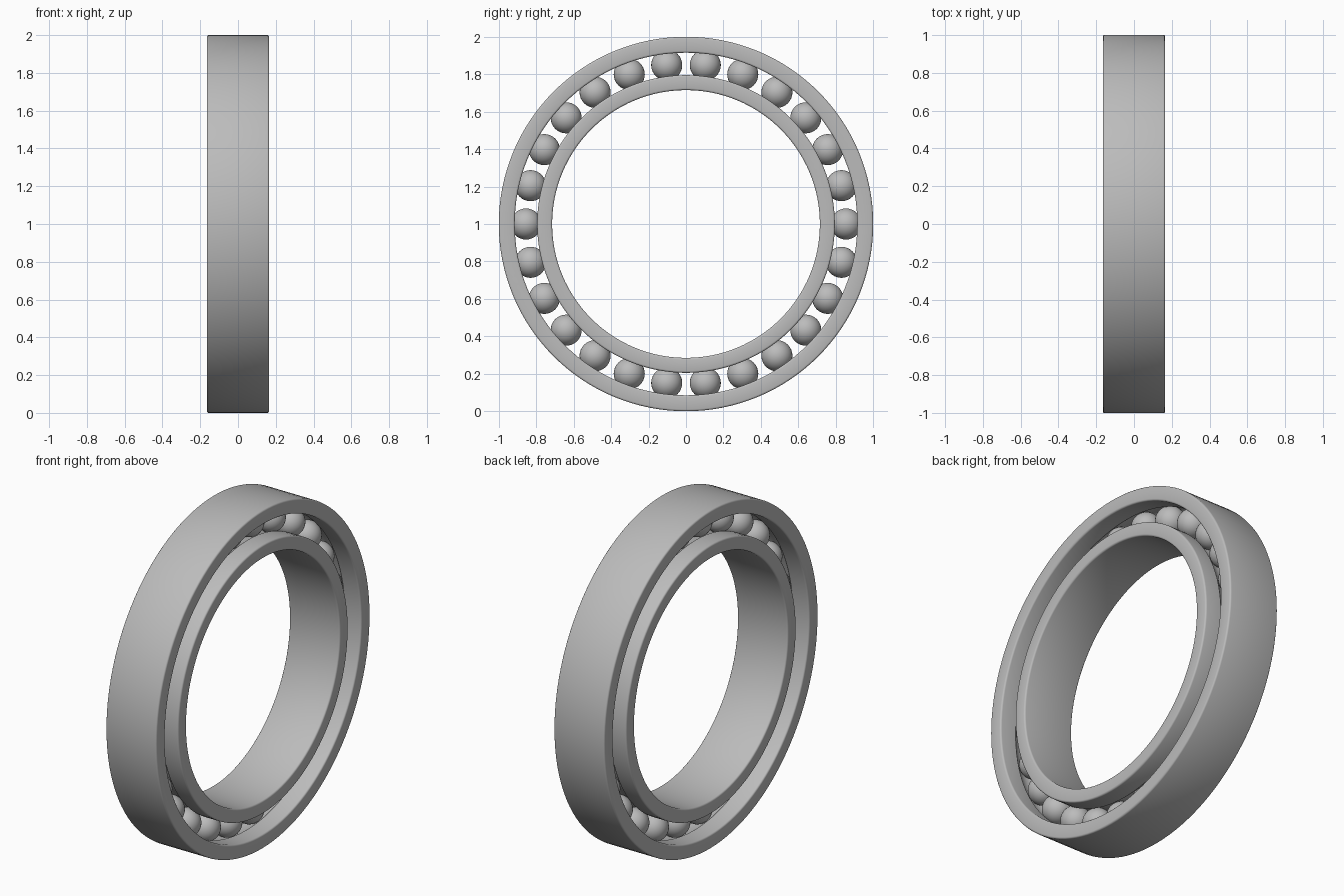
import bpy, bmesh
from math import sin, cos, pi, sqrt, radians
from mathutils import Matrix, Vector

cube = bpy.data.objects.get("Cube")
if cube:
    bpy.data.objects.remove(cube, do_unlink=True)

HALF_WIDTH = 0.165
PITCH = 0.855          # radius of the ball circle
BALL_R = 0.083
GROOVE_R = 0.085
BALLS = 26
SEGMENTS = 128
CENTRE = Vector((0, 0, 1))

steel = bpy.data.materials.new("steel grey")
steel.use_nodes = True
GREY = (0.5, 0.5, 0.5, 1)
steel.diffuse_color = GREY
steel.node_tree.nodes["Principled BSDF"].inputs["Base Color"].default_value = GREY


def finish(bm, name):
    bmesh.ops.recalc_face_normals(bm, faces=bm.faces)
    mesh = bpy.data.meshes.new(name)
    bm.to_mesh(mesh)
    bm.free()
    mesh.materials.append(steel)
    obj = bpy.data.objects.new(name, mesh)
    bpy.context.collection.objects.link(obj)
    bpy.ops.object.select_all(action="DESELECT")
    obj.select_set(True)
    bpy.context.view_layer.objects.active = obj
    bpy.ops.object.shade_smooth_by_angle(angle=radians(31))
    return obj


def rounded_corner(x, r, sx, sr, size=0.01, steps=3):
    """Arc from the flat end face to the rim; sx, sr point outwards."""
    return [(x - sx * size * (1 - cos(a)), r - sr * size * (1 - sin(a)))
            for a in (pi / 2 * i / steps for i in range(steps + 1))]


def race(name, plain_r, track_r):
    """Revolve a ring section with a ball groove on its track side."""
    side = 1 if plain_r > track_r else -1
    depth = abs(track_r - PITCH)
    half = sqrt(GROOVE_R ** 2 - depth ** 2)
    plain = rounded_corner(HALF_WIDTH, plain_r, 1, side)
    track = rounded_corner(HALF_WIDTH, track_r, 1, -side)
    xs = [half * (1 - i / 6) for i in range(7)]
    groove = [(x, PITCH + side * sqrt(GROOVE_R ** 2 - x * x)) for x in xs]
    right = plain[::-1] + track + groove
    section = right + [(-x, r) for x, r in right[-2::-1]]

    bm = bmesh.new()
    rings = []
    for i in range(SEGMENTS):
        a = 2 * pi * i / SEGMENTS
        rings.append([bm.verts.new(CENTRE + Vector((x, r * cos(a), r * sin(a))))
                      for x, r in section])
    n = len(section)
    for i, ring in enumerate(rings):
        after = rings[(i + 1) % SEGMENTS]
        for j in range(n):
            k = (j + 1) % n
            bm.faces.new((ring[j], ring[k], after[k], after[j]))
    return finish(bm, name)


race("outer_ring", 1.0, 0.915)
race("inner_ring", 0.715, 0.795)

# Balls evenly spaced between the two rings
for i in range(BALLS):
    a = 2 * pi * i / BALLS
    spot = CENTRE + PITCH * Vector((0, cos(a), sin(a)))
    bm = bmesh.new()
    bmesh.ops.create_uvsphere(bm, u_segments=32, v_segments=16, radius=BALL_R)
    bmesh.ops.transform(bm, matrix=Matrix.Translation(spot), verts=bm.verts)
    finish(bm, f"ball_{i + 1:02d}")
